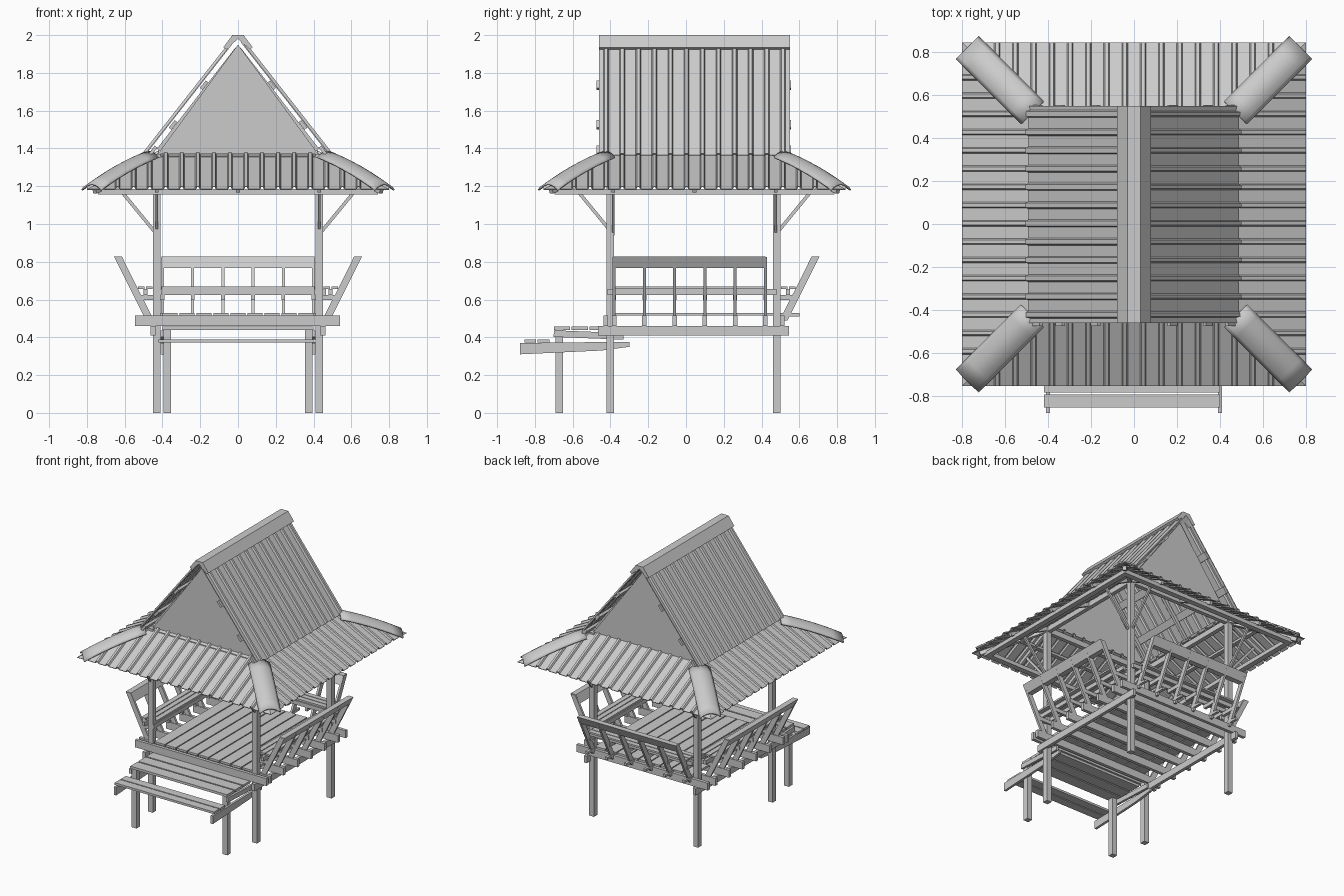
import bpy, math
from mathutils import Vector, Matrix

if "Cube" in bpy.data.objects:
    bpy.data.objects.remove(bpy.data.objects["Cube"])

CY = 0.045  # roof centre in y


def mesh(name, verts, faces, thick=0):
    me = bpy.data.meshes.new(name)
    me.from_pydata([tuple(v) for v in verts], [], faces)
    ob = bpy.data.objects.new(name, me)
    bpy.context.collection.objects.link(ob)
    if thick:
        m = ob.modifiers.new("thickness", 'SOLIDIFY')
        m.thickness = thick
        m.offset = -1
    return ob


def prism(name, profile, u0, u1, place):
    """Extrude a closed (v, z) profile from u0 to u1; place maps (u, v, z) to the world."""
    n = len(profile)
    verts = [place(u, v, z) for u in (u0, u1) for v, z in profile]
    faces = [(i, (i + 1) % n, n + (i + 1) % n, n + i) for i in range(n)]
    faces += [tuple(range(n))[::-1], tuple(range(n, 2 * n))]
    return mesh(name, verts, faces)


def box(name, x0, x1, y0, y1, z0, z1):
    return prism(name, [(y0, z0), (y1, z0), (y1, z1), (y0, z1)], x0, x1, lambda u, v, z: (u, v, z))


def beam(name, p, q, w, h):
    p, q = Vector(p), Vector(q)
    d = (q - p).normalized()
    side = d.cross(Vector((0, 0, 1))).normalized()
    up = side.cross(d)
    prof = [(-w / 2, -h / 2), (w / 2, -h / 2), (w / 2, h / 2), (-w / 2, h / 2)]
    return prism(name, prof, 0, (q - p).length, lambda u, v, z: p + d * u + side * v + up * z)


def rect(v0, v1, z0, z1):
    return [(v0, z0), (v1, z0), (v1, z1), (v0, z1)]


def ribbed(half, extra=()):
    """(u, height) points of a ribbed roofing sheet, symmetric about u = 0."""
    pts = [(-half, 0), (half, 0)] + [(e, 0) for e in extra]
    n = int((half - 0.02) / 0.085 + 0.5)
    for i in range(-n, n):
        c = (i + 0.5) * 0.085
        pts += [(c - .014, 0), (c - .008, .014), (c + .008, .014), (c + .014, 0)]
    return sorted(p for p in pts if abs(p[0]) <= half)


def strip(name, tops, bottoms):
    n = len(tops)
    return mesh(name, tops + bottoms,
                [(i, n + i, n + i + 1, i + 1) for i in range(n - 1)], 0.006)


# posts
for s in (-1, 1):
    for y in (-0.40, 0.48):
        box("post", s * .43 - .02, s * .43 + .02, y - .02, y + .02, 0, 1.37)
    box("step_post", s * .375 - .02, s * .375 + .02, -.69, -.65, 0, .44)
    # floor bearers and top plates along y
    box("floor_bearer", s * .45 - .012, s * .45 + .012, -.465, .545, .41, .46)
    box("top_plate", s * .43 - .015, s * .43 + .015, -.42, .50, 1.32, 1.36)
for y in (-.40, .48):
    box("top_plate_cross", -.43, .43, y - .015, y + .015, 1.32, 1.36)

# deck joists and boards
ys = [-.38 + .16 * i for i in range(6)]
xs = [-.40 + .16 * i for i in range(6)]
for y in [-.425] + ys + [.51]:
    box("joist", -.545, .54, y - .012, y + .012, .46, .515)
for i in range(9):
    x = -.405 + i * .09
    box("floor_board", x + .004, x + .086, -.41, .50, .515, .53)
for x in xs:
    box("floor_stub", x - .01, x + .01, .48, .60, .51, .528)


# benches on the left, right and back
def bench(us, u0, u1, place):
    for u in us:
        prism("bench_strut", [(.015, .49), (.058, .49), (.225, .825), (.185, .825)], u - .008, u + .008, place)
        prism("seat_support", rect(-.02, .09, .597, .625), u - .01, u + .01, place)
    prism("backrest_rail", [(.155, .767), (.195, .767), (.226, .827), (.184, .827)], u0, u1, place)
    prism("seat_front_rail", rect(-.025, -.008, .625, .655), u0 - .03, u1 + .03, place)
    prism("seat_back_rail", rect(.05, .07, .625, .655), u0 - .03, u1 + .06, place)
    for v in (-.02, .022, .064):
        prism("seat_slat", rect(v, v + .036, .657, .67), u0, u1, place)


for s in (-1, 1):
    bench(ys, -.385, .42, lambda u, v, z, s=s: (s * (.43 + v), u, z))
bench(xs, -.405, .405, lambda u, v, z: (u, .48 + v, z))

# front landing and lower step
for i in range(3):
    y = -.70 + i * .095
    box("landing_board", -.40, .40, y, y + .085, .44, .458)
for s in (-1, 1):
    beam("landing_side", (s * .40, -.70, .42), (s * .40, -.33, .405), .018, .035)
    prism("step_side", [(-.88, .31), (-.88, .37), (-.45, .375), (-.30, .375), (-.30, .35), (-.45, .33)],
          s * .40 - .009, s * .40 + .009, lambda u, v, z: (u, v, z))
for y in (-.855, -.785):
    box("step_board", -.42, .40, y, y + .062, .372, .388)

# steep gable roof: ribbed sheets, purlins, ridge cap
a = Vector((.02, 0, 1.965))
b = Vector((.49, 0, 1.365))
for s in (-1, 1):
    nrm = Vector((s * .787, 0, .617))
    put = lambda e, u, h: Vector((s * e.x, CY + u, e.z)) + nrm * h
    prof = ribbed(.505)
    strip("gable_sheet", [put(a, u, h) for u, h in prof], [put(b, u, h) for u, h in prof])
    for z in (1.745, 1.535, 1.40):
        x = .02 + (1.965 - z) * .783
        c = Vector((s * x, 0, z)) - nrm * .017
        d = Vector((s * .617, 0, -.787))
        prism("purlin", rect(-.025, .025, -.009, .009), -.475, .555,
              lambda u, v, w: c + d * v + nrm * w + Vector((0, u, 0)))
    for y in (-.36, CY, .45):
        beam("gable_rafter", (s * .005, y, 1.925), (s * .42, y, 1.39), .02, .025)
prism("ridge_cap", [(-.078, 1.935), (-.062, 1.925), (0, 1.98), (.062, 1.925), (.078, 1.935), (.03, 2), (-.03, 2)],
      -.46, .55, lambda u, v, z: (v, u, z))
for y in (-.395, .475):
    prism("gable_wall", [(-.425, 1.37), (.425, 1.37), (0, 1.95)], y, y + .01, lambda u, v, z: (v, u, z))

# low skirt roof: four equal sides turned about the roof centre
top, low = .42, .80
for k in range(4):
    rot = Matrix.Translation((0, CY, 0)) @ Matrix.Rotation(k * math.pi / 2, 4, 'Z')
    at = lambda u, v, z: rot @ Vector((u, -v, z))

    def slope(u, t, h):
        return at(u, top + (low - top) * t, 1.375 - .19 * t + h)

    prof = ribbed(low, (-top, top))
    strip("skirt_sheet", [slope(u, max(0, (abs(u) - top) / (low - top)), h) for u, h in prof],
          [slope(u, 1, h) for u, h in prof])
    # eave frame, battens and rafters
    prism("eave_board", rect(.70, .74, 1.155, 1.185), -.74, .74, at)
    prism("skirt_batten", rect(.56, .59, 1.262, 1.28), -.56, .56, at)
    for u in (-.43, 0, .43):
        beam("skirt_rafter", at(u, .43, 1.348), at(u, .77, 1.178), .02, .025)
    beam("hip_rafter", at(.42, .42, 1.345), at(.76, .76, 1.175), .025, .03)
    # diagonal braces from the posts
    for s in (-1, 1):
        beam("brace", at(s * .43, .43, .945), at(s * .43, .66, 1.225), .014, .018)
    # arched hip cap, slightly bowed along its length
    verts, n = [], 9
    for i in range(7):
        t = i / 6
        r = .472 + .302 * t
        z = 1.378 - .172 * t + .05 * t * (1 - t)
        for j in range(n):
            g = (j / (n - 1) * 2 - 1)
            o = g * .07 * .707
            verts.append(at(r + o, r - o, z - .03 * g * g))
    cap = mesh("hip_cap", verts, [(i * n + j, i * n + j + 1, (i + 1) * n + j + 1, (i + 1) * n + j)
                                  for i in range(6) for j in range(n - 1)], .01)
    for p in cap.data.polygons:
        p.use_smooth = True
